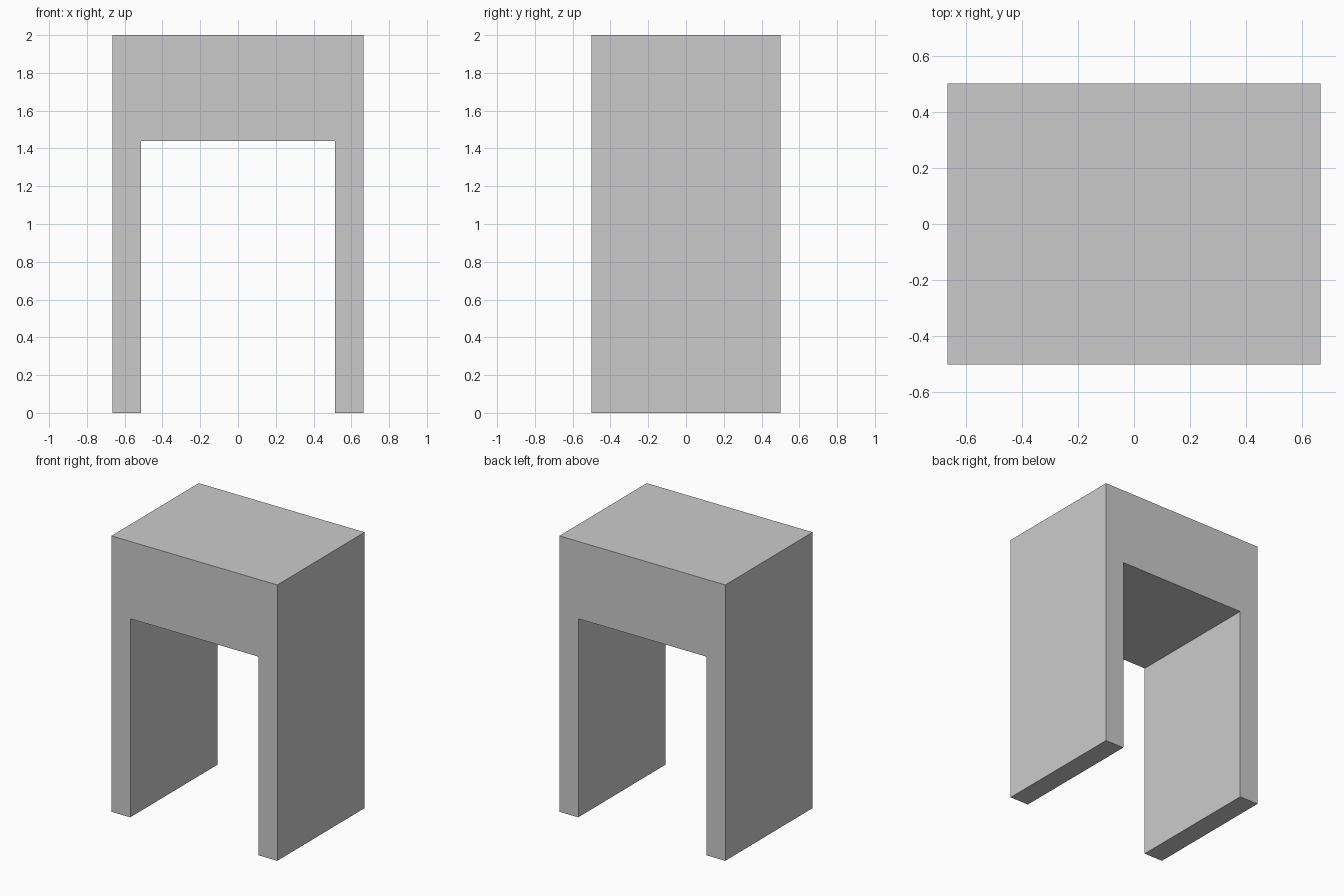
import bpy
import bmesh
from mathutils import Vector

if "Cube" in bpy.data.objects:
    bpy.data.objects.remove(bpy.data.objects["Cube"])

HALF_W, HALF_INNER = 0.665, 0.514   # outer and opening half widths
HALF_D = 0.5                        # half depth
TOP, LINTEL = 2.0, 1.44             # overall height, underside of the top block

# Archway outline in the front plane, mirrored from its right half
right = [(HALF_INNER, LINTEL), (HALF_INNER, 0), (HALF_W, 0), (HALF_W, TOP)]
outline = right + [(-x, z) for x, z in reversed(right)]

# Extrude the outline front to back
bm = bmesh.new()
face = bm.faces.new([bm.verts.new((x, -HALF_D, z)) for x, z in outline])
extruded = bmesh.ops.extrude_face_region(bm, geom=[face])["geom"]
bmesh.ops.translate(bm, vec=Vector((0, 2 * HALF_D, 0)),
                    verts=[g for g in extruded if isinstance(g, bmesh.types.BMVert)])
# Close the front if the extrusion consumed its face
if not any(all(abs(v.co.y + HALF_D) < 1e-5 for v in f.verts) for f in bm.faces):
    bmesh.ops.holes_fill(bm, edges=[e for e in bm.edges if e.is_boundary])
bmesh.ops.recalc_face_normals(bm, faces=bm.faces)

mesh = bpy.data.meshes.new("archway")
bm.to_mesh(mesh)
bm.free()
bpy.context.collection.objects.link(bpy.data.objects.new("archway", mesh))
